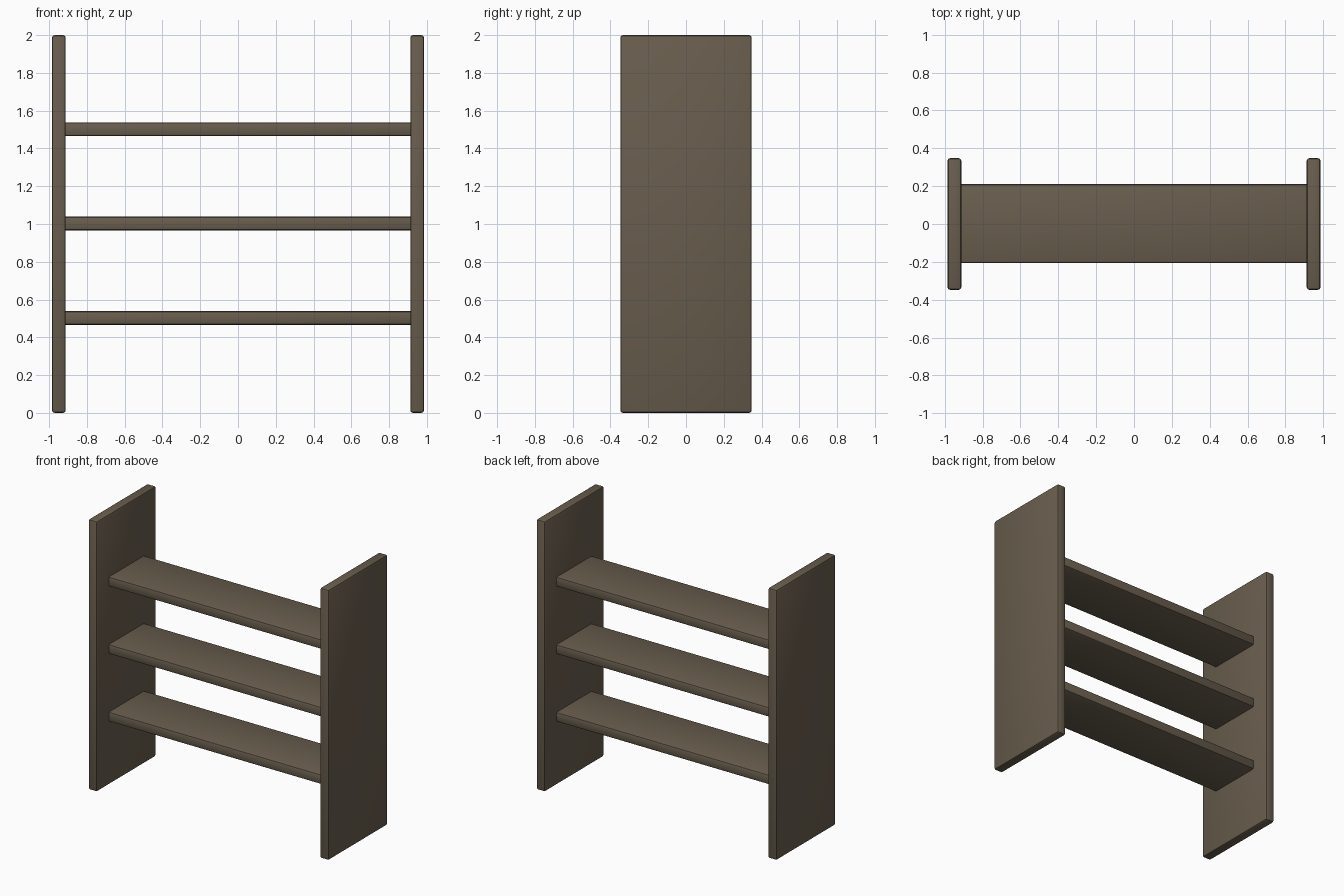
import bpy

if "Cube" in bpy.data.objects:
    bpy.data.objects.remove(bpy.data.objects["Cube"])

wood = bpy.data.materials.new("dark_wood")
wood.diffuse_color = (0.14, 0.11, 0.075, 1.0)
wood.use_nodes = True
wood.node_tree.nodes["Principled BSDF"].inputs["Base Color"].default_value = wood.diffuse_color


def board(name, size, location):
    """Board with softly eased edges."""
    bpy.ops.mesh.primitive_cube_add(size=1, location=location)
    obj = bpy.context.object
    obj.name = name
    obj.scale = size
    bpy.ops.object.transform_apply(location=False, rotation=False, scale=True)
    bevel = obj.modifiers.new("eased_edges", 'BEVEL')
    bevel.width = 0.014
    bevel.segments = 2
    bpy.ops.object.modifier_apply(modifier=bevel.name)
    bpy.ops.object.shade_smooth_by_angle()
    obj.data.materials.append(wood)
    return obj


THICK = 0.073
PANEL_X = 0.9485

# Upright side panels
for side, sx in (("left", -1), ("right", 1)):
    board(f"{side}_side_panel", (THICK, 0.696, 2.0), (sx * PANEL_X, 0, 1.0))

# Three shelves, ends let slightly into the panels
for name, z in (("lower", 0.502), ("middle", 1.002), ("upper", 1.502)):
    board(f"{name}_shelf", (2 * PANEL_X - 0.03, 0.418, THICK), (0, 0.002, z))
